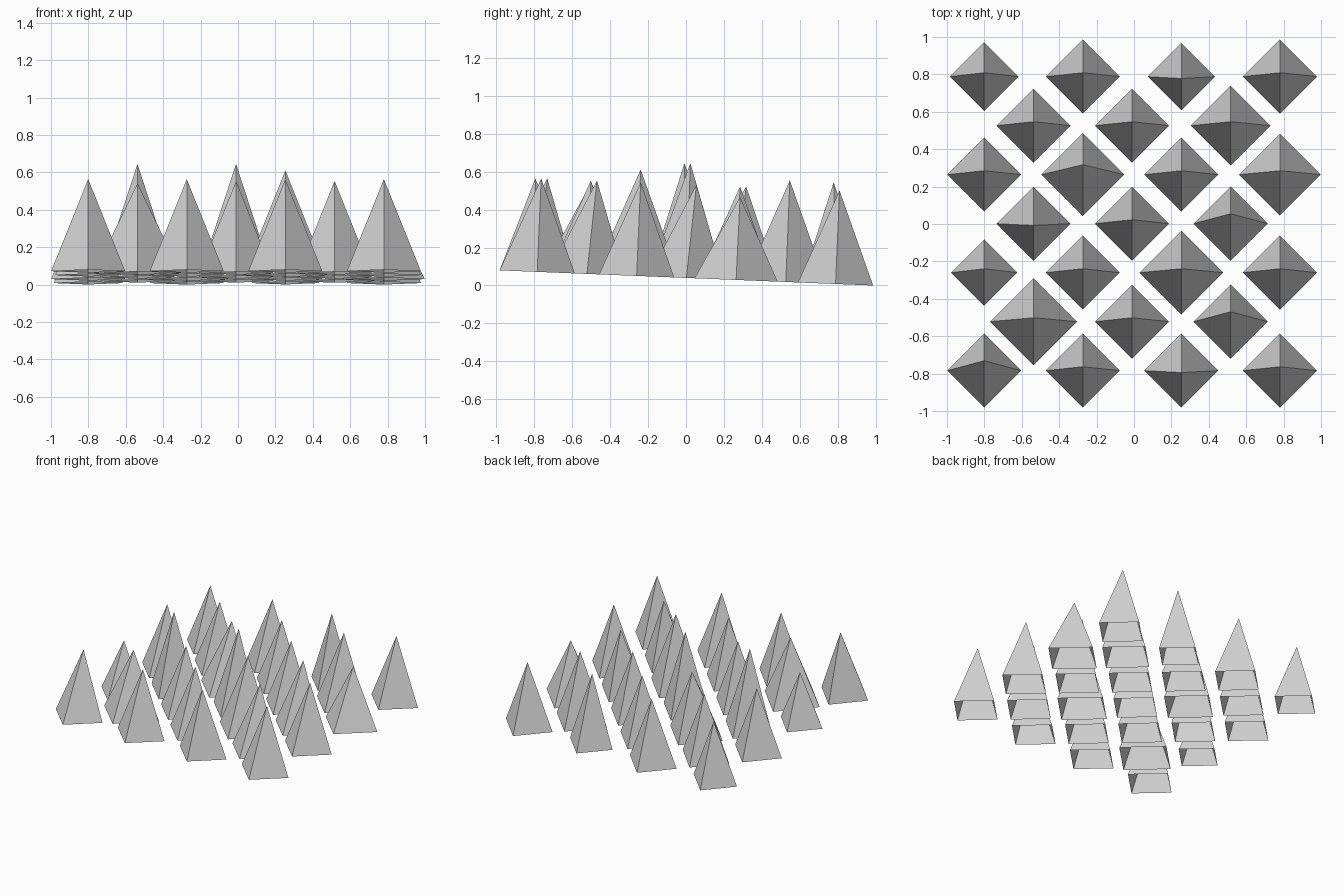
import bpy
import bmesh
from math import cos, sin, pi

default_cube = bpy.data.objects.get("Cube")
if default_cube:
    bpy.data.objects.remove(default_cube, do_unlink=True)

# One plain grey for every spike
grey = bpy.data.materials.new("plain_grey")
grey.use_nodes = True
colour = (0.65, 0.65, 0.65, 1)
grey.diffuse_color = colour
grey.node_tree.nodes["Principled BSDF"].inputs["Base Color"].default_value = colour

COLUMN_STEP = 0.527
ROW_STEP = 0.262
SLOPE = 0.0405
RADIUS, HEIGHT = 0.198, 0.492
UPRIGHT, BACKWARD, FORWARD = 0.021, 0.053, -0.01

# Spikes that differ from the usual one, by (row from the back, column)
special = {
    (0, 0): dict(radius=0.184, height=0.458),
    (0, 2): dict(radius=0.18, height=0.535, lean=FORWARD),
    (1, 2): dict(radius=0.213, height=0.535),
    (2, 1): dict(radius=0.222, lean=BACKWARD),
    (2, 3): dict(radius=0.219, height=0.437),
    (3, 0): dict(height=0.605, lean=FORWARD),
    (3, 1): dict(height=0.605),
    (3, 2): dict(lean=BACKWARD),
    (4, 0): dict(radius=0.177, height=0.395),
    (4, 2): dict(radius=0.224, height=0.56),
    (5, 0): dict(radius=0.233, height=0.48),
    (5, 2): dict(lean=BACKWARD),
    (6, 0): dict(lean=BACKWARD),
    (6, 2): dict(lean=FORWARD),
}


def ground(y):
    """Height of the sloping ground, which falls towards the back."""
    return 0.04 - SLOPE * y


def add_spike(name, x, y, radius=RADIUS, height=HEIGHT, lean=UPRIGHT):
    """Four-sided pyramid, open underneath, with its corners along the axes."""
    bm = bmesh.new()
    corners = []
    for k in range(4):
        dx, dy = radius * cos(k * pi / 2), radius * sin(k * pi / 2)
        corners.append(bm.verts.new((dx, dy, -SLOPE * dy)))
    tip = bm.verts.new((0, lean, height))
    for k in range(4):
        bm.faces.new((corners[k], corners[(k + 1) % 4], tip))
    mesh = bpy.data.meshes.new(name)
    bm.to_mesh(mesh)
    bm.free()
    mesh.materials.append(grey)
    spike = bpy.data.objects.new(name, mesh)
    spike.location = (x, y, ground(y))
    bpy.context.collection.objects.link(spike)


# Staggered rows of four and three, from back to front
for row in range(7):
    staggered = row % 2
    for column in range(4 - staggered):
        x = -0.801 + COLUMN_STEP * (column + staggered / 2)
        y = 0.788 - ROW_STEP * row
        add_spike(f"spike_row{row + 1}_{column + 1}", x, y,
                  **special.get((row, column), {}))
